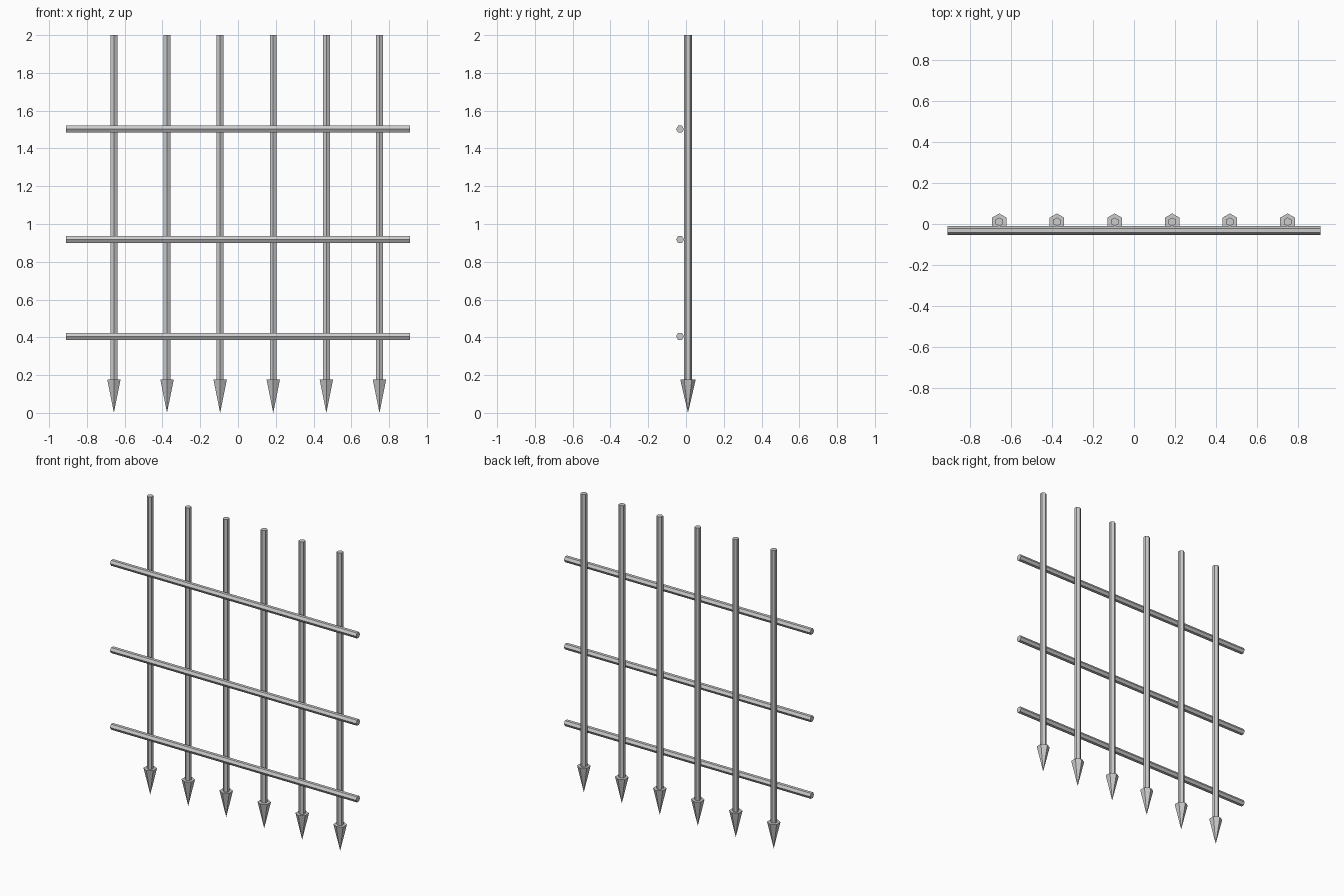
import bpy, bmesh
from math import pi
from mathutils import Matrix, Vector

if "Cube" in bpy.data.objects:
    bpy.data.objects.remove(bpy.data.objects["Cube"])

SIDES = 6
BAR_R, SPIKE_R = 0.021, 0.041
Y_VERT, Y_CROSS = 0.0105, -0.0315
SPIKE_Z = 0.177


def hex_solid(bm, r_low, r_high, length, centre, rot=Matrix.Identity(4)):
    """Six-sided prism or cone with its corners pointing along y."""
    bmesh.ops.create_cone(bm, cap_ends=True, segments=SIDES, radius1=r_low,
                          radius2=r_high, depth=length,
                          matrix=Matrix.Translation(Vector(centre)) @ rot)


def finish(bm, name):
    bmesh.ops.remove_doubles(bm, verts=bm.verts, dist=1e-5)
    bmesh.ops.recalc_face_normals(bm, faces=bm.faces)
    mesh = bpy.data.meshes.new(name)
    bm.to_mesh(mesh)
    bm.free()
    obj = bpy.data.objects.new(name, mesh)
    bpy.context.collection.objects.link(obj)


# Upright bars, each with a downward spike
for i in range(6):
    x = -0.657 + i * 0.2812
    bm = bmesh.new()
    hex_solid(bm, BAR_R, BAR_R, 2 - SPIKE_Z, (x, Y_VERT, (2 + SPIKE_Z) / 2))
    finish(bm, f"upright_bar_{i + 1}")
    bm = bmesh.new()
    hex_solid(bm, 0, SPIKE_R, SPIKE_Z, (x, Y_VERT, SPIKE_Z / 2))
    finish(bm, f"spike_{i + 1}")

# Horizontal cross bars resting on the front of the uprights
for i, z in enumerate((0.405, 0.918, 1.502)):
    bm = bmesh.new()
    hex_solid(bm, BAR_R, BAR_R, 1.822, (0, Y_CROSS, z), Matrix.Rotation(pi / 2, 4, 'Y'))
    finish(bm, f"cross_bar_{i + 1}")
